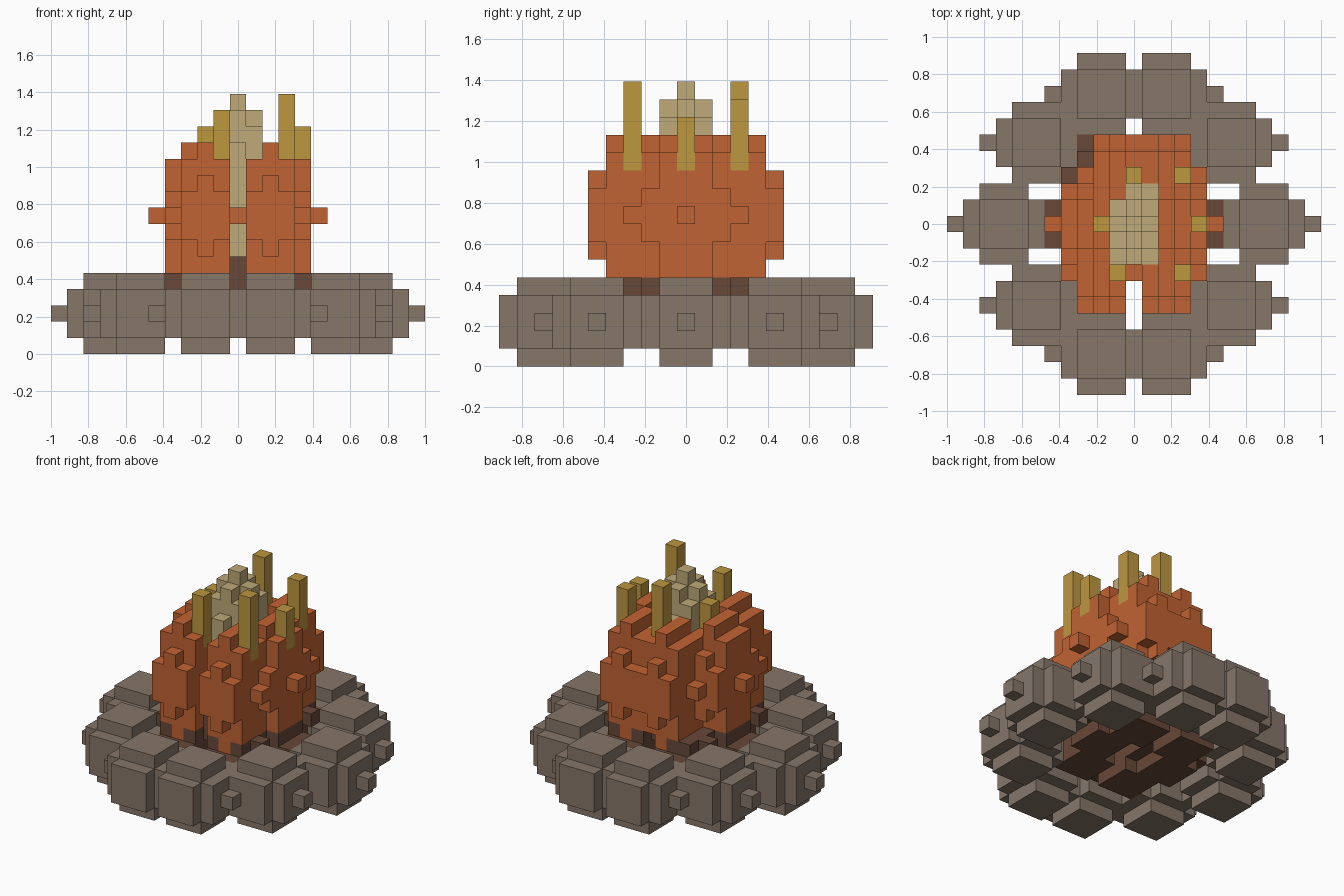
import bpy, bmesh
from mathutils import Vector

U = 2 / 23            # edge length of one block
taken = set()         # cells already filled, so parts never overlap

cube = bpy.data.objects.get("Cube")
if cube:
    bpy.data.objects.remove(cube, do_unlink=True)


def material(name, rgb):
    lin = [((c / 255 + 0.055) / 1.055) ** 2.4 for c in rgb] + [1.0]
    m = bpy.data.materials.new(name)
    m.use_nodes = True
    m.diffuse_color = lin
    bsdf = m.node_tree.nodes["Principled BSDF"]
    bsdf.inputs["Base Color"].default_value = lin
    bsdf.inputs["Roughness"].default_value = 0.9
    return m


STONE = material("stone_grey", (134, 118, 105))
BARK = material("charred_brown", (103, 72, 56))
ORANGE = material("flame_orange", (193, 99, 51))
CREAM = material("core_cream", (191, 170, 120))
GOLD = material("spark_gold", (190, 151, 64))

# The six directions, each with two in-plane axes that keep the normal outward
SIDES = []
for axis in range(3):
    for sign in (1, -1):
        n, a, b = Vector(), Vector(), Vector()
        n[axis], a[(axis + 1) % 3], b[(axis + 2) % 3] = sign, 1, sign
        SIDES.append((n, a, b))


def blocks(name, centre, boxes, mat):
    """Union of boxes, each ((half x, half y), (low z, high z)), around a centre block."""
    cx, cy, cz = centre
    cells = {(cx + x, cy + y, cz + z)
             for (hx, hy), (lo, hi) in boxes
             for x in range(-hx, hx + 1)
             for y in range(-hy, hy + 1)
             for z in range(lo, hi + 1)} - taken
    taken.update(cells)
    bm = bmesh.new()
    for c in cells:
        for n, a, b in SIDES:
            if tuple(int(c[i] + n[i]) for i in range(3)) in cells:
                continue
            mid = Vector(c) + Vector((0, 0, 0.5)) + n / 2
            bm.faces.new([bm.verts.new((mid + (a * s + b * t) / 2) * U)
                          for s, t in ((-1, -1), (1, -1), (1, 1), (-1, 1))])
    bmesh.ops.remove_doubles(bm, verts=bm.verts, dist=1e-4)
    # Merge flush block faces into clean plates
    bmesh.ops.dissolve_limit(bm, angle_limit=0.01, verts=bm.verts, edges=bm.edges)
    me = bpy.data.meshes.new(name)
    bm.to_mesh(me)
    bm.free()
    me.materials.append(mat)
    ob = bpy.data.objects.new(name, me)
    bpy.context.collection.objects.link(ob)
    return ob


# Gold sparks: x, y, top block
for i, (x, y, top) in enumerate([(3, -3, 15), (-1, -3, 14), (4, 0, 13),
                                 (-2, 0, 13), (3, 3, 14), (0, 3, 15)], 1):
    blocks(f"spark_{i}", (x, y, 11), [((0, 0), (0, top - 11))], GOLD)

# Pale hot core
blocks("flame_core", (0, 0, 9),
       [((0, 0), (-6, 6)), ((0, 1), (-5, 5)), ((1, 0), (-5, 5)),
        ((1, 1), (-4, 4)), ((0, 2), (-3, 3)), ((1, 2), (-2, 2))], CREAM)

# Six orange flames
FLAME = [((0, 1), (-4, 4)), ((1, 1), (-3, 3)), ((0, 2), (-2, 2)),
         ((1, 2), (-1, 1)), ((2, 0), (0, 0))]
for name, x, y in [("front_left", 2, -3), ("front_right", -2, -3),
                   ("side_left", 3, 0), ("side_right", -3, 0),
                   ("back_left", 2, 3), ("back_right", -1, 3)]:
    blocks(f"flame_{name}", (x, y, 8), FLAME, ORANGE)

# Charred logs under the flames
blocks("log_tip", (0, -3, 5), [((0, 0), (0, 0))], BARK)
for side, s in (("left", 1), ("right", -1)):
    blocks(f"log_side_{side}", (3 * s, 0, 2),
           [((1, 1), (-1, 2)), ((2, 1), (0, 1))], BARK)
    for end, y in (("front", -3), ("back", 3)):
        blocks(f"log_{end}_{side}", (2 * s, y, 2),
               [((1, 1), (-1, 2)), ((1, 2), (0, 1)), ((2, 0), (2, 2))], BARK)

# Ring of ten rounded stones with a small knob on each side
ROCK = [((1, 1), (-2, 2)), ((2, 1), (-1, 1)), ((1, 2), (-1, 1)), ((3, 0), (0, 0))]
for side, s in (("left", 1), ("right", -1)):
    blocks(f"stone_side_{side}", (8 * s, 0, 2), ROCK, STONE)
    for end, e in (("front", -1), ("back", 1)):
        blocks(f"stone_corner_{end}_{side}", (6 * s, 5 * e, 2), ROCK, STONE)
        blocks(f"stone_{end}_{side}", (2 * s, 8 * e, 2), ROCK, STONE)
